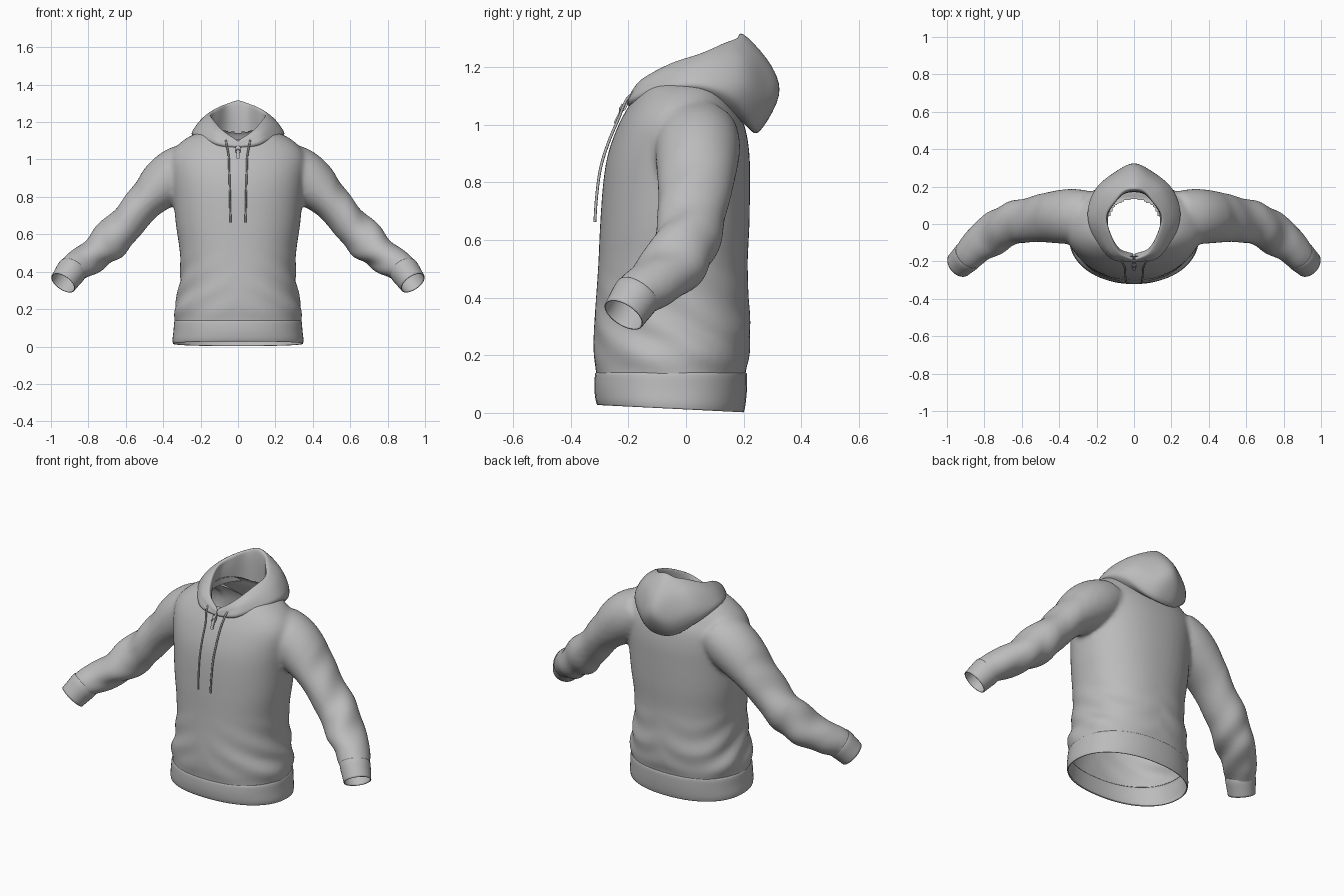
import bpy, bmesh, math
from mathutils import Vector

if "Cube" in bpy.data.objects:
    bpy.data.objects.remove(bpy.data.objects["Cube"])


def material(name, value):
    mat = bpy.data.materials.new(name)
    mat.use_nodes = True
    colour = (value, value, value, 1)
    mat.diffuse_color = colour
    mat.node_tree.nodes["Principled BSDF"].inputs["Base Color"].default_value = colour
    return mat


CLOTH = material("grey cloth", 0.5)


def spline(rows, n):
    """Smooth rows of numbers into n steps per span, passing through each row."""
    pts = [rows[0]] + list(rows) + [rows[-1]]
    out = []
    for a, b, c, d in zip(pts, pts[1:], pts[2:], pts[3:]):
        for i in range(n):
            t = i / n
            out.append(tuple(
                q + 0.5 * t * (r - p + t * (2 * p - 5 * q + 4 * r - s + t * (3 * (q - r) + s - p)))
                for p, q, r, s in zip(a, b, c, d)))
    out.append(tuple(rows[-1]))
    return out


def loft(bm, rings, closed=True, caps=False):
    grid = [[bm.verts.new(p) for p in ring] for ring in rings]
    count = len(grid[0])
    for a, b in zip(grid, grid[1:]):
        for i in range(count if closed else count - 1):
            j = (i + 1) % count
            bm.faces.new((a[i], a[j], b[j], b[i]))
    if caps:
        bm.faces.new(grid[0])
        bm.faces.new(grid[-1])


def finish(name, bm, smooth=True):
    bmesh.ops.recalc_face_normals(bm, faces=bm.faces)
    mesh = bpy.data.meshes.new(name)
    bm.to_mesh(mesh)
    bm.free()
    mesh.materials.append(CLOTH)
    for poly in mesh.polygons:
        poly.use_smooth = smooth
    obj = bpy.data.objects.new(name, mesh)
    bpy.context.collection.objects.link(obj)
    return obj


def torso_ring(row, sides=64, tilt=0.0):
    """Rounded ring from height, half width, front y and back y."""
    z, half, front, back = row
    ring = []
    for i in range(sides):
        a = math.tau * i / sides
        c, s = math.cos(a), math.sin(a)
        x = half * math.copysign(abs(c) ** 0.9, c)
        y = (front + back) / 2 + (back - front) / 2 * math.copysign(abs(s) ** 0.9, s)
        ring.append((x, y, z - tilt * y))
    return ring


def tube_rings(rows, side, sides=32):
    """Oval rings across a path of x, y, z, depth radius and height radius."""
    rings = []
    for i, row in enumerate(rows):
        ahead, behind = rows[min(i + 1, len(rows) - 1)], rows[max(i - 1, 0)]
        t = (Vector(ahead[:3]) - Vector(behind[:3])).normalized()
        v = Vector((0, 1, 0))
        v = (v - t * v.dot(t)).normalized()
        w = t.cross(v)
        ring = []
        for k in range(sides):
            a = math.tau * k / sides
            p = Vector(row[:3]) + v * row[3] * math.cos(a) + w * row[4] * math.sin(a)
            ring.append((p.x * side, p.y, p.z))
        rings.append(ring)
    return rings


# Body: torso and sleeves fused into one cloth surface
torso = [(.08, .335, -.31, .205), (.14, .337, -.312, .207), (.20, .342, -.32, .22),
         (.28, .322, -.32, .224), (.40, .308, -.312, .218), (.52, .313, -.304, .214),
         (.65, .332, -.298, .22), (.80, .346, -.287, .222), (.90, .358, -.27, .22),
         (.99, .366, -.238, .205), (1.05, .345, -.207, .178), (1.10, .295, -.175, .155),
         (1.135, .235, -.148, .142), (1.16, .15, -.12, .12)]
sleeve = [(.24, .035, .98, .14, .12), (.32, .04, .93, .148, .138), (.40, .038, .868, .143, .132),
          (.505, .03, .765, .128, .1), (.62, .012, .632, .114, .1), (.69, -.015, .56, .116, .105),
          (.76, -.058, .497, .11, .09), (.83, -.112, .45, .1, .086), (.885, -.166, .412, .084, .078),
          (.925, -.205, .355, .074, .072)]
bm = bmesh.new()
loft(bm, [torso_ring(r) for r in spline(torso, 4)], caps=True)
for side in (1, -1):
    loft(bm, tube_rings(spline(sleeve, 5), side), caps=True)
body = finish("body", bm)
remesh = body.modifiers.new("fuse", 'REMESH')
remesh.mode = 'VOXEL'
remesh.voxel_size = 0.012
soften = body.modifiers.new("soften", 'SMOOTH')
soften.factor = 0.5
soften.iterations = 10
bpy.context.view_layer.update()
fused = bpy.data.meshes.new_from_object(body.evaluated_get(bpy.context.evaluated_depsgraph_get()))
body.modifiers.clear()
bm = bmesh.new()
bm.from_mesh(fused)
bm.normal_update()

# Folds gather at the waist, elbows and wrists
for v in bm.verts:
    x, y, z = v.co
    ax = abs(x)
    if ax > 0.45:
        along = ax * 0.7 - z * 0.7
        weight = max(0, 1 - abs(ax - 0.7) / 0.22)
        bump = 0.007 * weight * math.sin(42 * along + 16 * y + 2 * math.sin(9 * z))
    else:
        weight = max(0, 1 - abs(z - 0.28) / 0.24) * min(1, ax / 0.3 + max(0, y))
        bump = 0.006 * weight * math.sin(42 * z + 26 * y + 4 * math.sin(6 * ax))
    v.co += v.normal * bump

# Open the hem, wrists and neck
openings = [((0, 0, .135), (0, 0, -1))]
openings += [((s * .893, -.176, .4), (s * .5, -.48, -.72)) for s in (1, -1)]
for point, normal in openings:
    bmesh.ops.bisect_plane(bm, geom=bm.verts[:] + bm.edges[:] + bm.faces[:],
                           plane_co=point, plane_no=normal, clear_outer=True)
neck = [v for v in bm.verts if v.co.z > 1 and (v.co.x / .135) ** 2 + ((v.co.y + .02) / .15) ** 2 < 1]
bmesh.ops.delete(bm, geom=neck, context='VERTS')
bm.to_mesh(body.data)
bm.free()
for poly in body.data.polygons:
    poly.use_smooth = True
    poly.material_index = 0


def thicken(obj, amount):
    solid = obj.modifiers.new("thickness", 'SOLIDIFY')
    solid.thickness = amount
    solid.offset = -1


# Hem band
hem = [(.14, .335, -.312, .208), (.13, .341, -.316, .212), (.08, .345, -.318, .211),
       (.035, .35, -.314, .206), (.012, .348, -.308, .2)]
bm = bmesh.new()
loft(bm, [torso_ring(r, tilt=.055 * (1 - min(1, r[0] / .13))) for r in spline(hem, 3)])
thicken(finish("hem_band", bm), .006)

# Cuffs
cuff = [(.883, -.165, .415, .083, .079), (.893, -.176, .4, .084, .081),
        (.914, -.196, .37, .08, .077), (.935, -.216, .34, .076, .073)]
for side, label in ((1, "left"), (-1, "right")):
    bm = bmesh.new()
    loft(bm, tube_rings(spline(cuff, 3), side))
    thicken(finish(label + "_cuff", bm), .005)

# Hood: front-to-back stations of base, bulge, upper fold and rim
stations = [
    ((.003, -.2, 1.065), (.003, -.203, 1.08), (.004, -.198, 1.095), (.005, -.185, 1.102)),
    ((.12, -.185, 1.085), (.125, -.17, 1.125), (.112, -.16, 1.148), (.08, -.15, 1.155)),
    ((.218, -.06, 1.125), (.212, -.045, 1.16), (.175, -.045, 1.198), (.132, -.05, 1.212)),
    ((.247, .06, 1.13), (.23, .07, 1.172), (.192, .065, 1.22), (.148, .05, 1.246)),
    ((.207, .175, 1.085), (.192, .198, 1.15), (.15, .18, 1.235), (.103, .13, 1.28)),
    ((.1, .237, .995), (.094, .283, 1.09), (.078, .255, 1.22), (.056, .185, 1.298)),
    ((0, .25, .972), (0, .322, 1.1), (0, .295, 1.205), (0, .2, 1.312))]
half = []
for base, bulge, fold, rim in stations:
    tuck = (base[0] * .85, base[1] * .8, max(base[2] - .03, 1.01))
    lining = (rim[0] * .97, rim[1] * .88, rim[2] - .04)
    collar = (min(rim[0] * 1.05, .137), rim[1] * .85, min(1.12, rim[2] - .06))
    half.append((tuck, base, bulge, fold, rim, lining, collar))
other = [tuple((-x, y, z) for x, y, z in st) for st in half[:-1]]
flat = [tuple(n for p in st for n in p) for st in half + other[::-1]]
rings = []
for st in spline(flat, 6):
    rings.append(spline([st[i:i + 3] for i in range(0, len(st), 3)], 5))
bm = bmesh.new()
loft(bm, rings, closed=False)
finish("hood", bm)


def cord(name, points, radius, cyclic=False):
    curve = bpy.data.curves.new(name, 'CURVE')
    curve.dimensions = '3D'
    curve.bevel_depth = radius
    curve.bevel_resolution = 2
    curve.use_fill_caps = True
    line = curve.splines.new('POLY')
    line.points.add(len(points) - 1)
    for point, co in zip(line.points, points):
        point.co = (*co, 1)
    line.use_cyclic_u = cyclic
    curve.materials.append(CLOTH)
    bpy.context.collection.objects.link(bpy.data.objects.new(name, curve))


# Drawstrings
string = [(.065, -.178, 1.11), (.062, -.207, 1.085), (.05, -.234, 1.02), (.047, -.268, .94),
          (.044, -.296, .85), (.042, -.31, .75), (.04, -.316, .662)]
for side, label in ((1, "left"), (-1, "right")):
    cord(label + "_drawstring", [(x * side, y, z) for x, y, z in spline(string, 5)], .005)


def block(name, centre, size, tilt):
    bm = bmesh.new()
    bmesh.ops.create_cube(bm, size=1)
    bmesh.ops.scale(bm, vec=size, verts=bm.verts)
    bmesh.ops.bevel(bm, geom=bm.edges[:], offset=min(size) * .3, segments=2, affect='EDGES')
    obj = finish(name, bm, smooth=False)
    obj.location = centre
    obj.rotation_euler.x = tilt


# Short zip with slider and pull
block("zip_teeth", (0, -.205, 1.075), (.014, .012, .06), -.45)
block("zip_slider", (0, -.22, 1.06), (.026, .016, .03), -.45)
block("zip_pull", (0, -.237, 1.025), (.018, .008, .05), -.45)
ring = [(.011 * math.cos(math.tau * k / 16), -.23, 1.045 + .011 * math.sin(math.tau * k / 16))
        for k in range(16)]
cord("zip_ring", ring, .003, cyclic=True)
